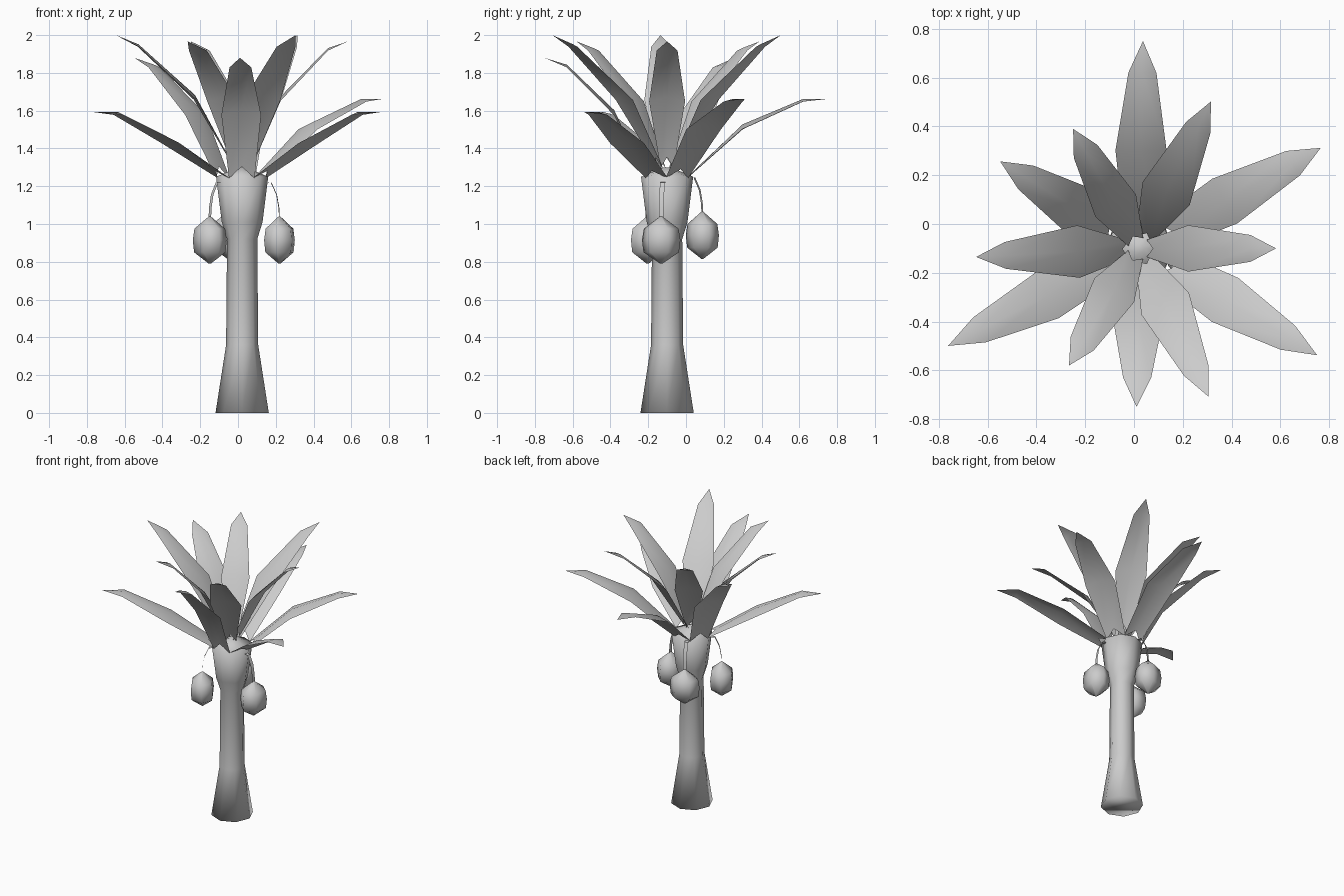
import bpy, math
from mathutils import Vector

if "Cube" in bpy.data.objects:
    bpy.data.objects.remove(bpy.data.objects["Cube"])

CX, CY = 0.022, -0.10  # trunk axis


def make(name, verts, faces):
    me = bpy.data.meshes.new(name)
    me.from_pydata(verts, [], faces)
    me.update()
    ob = bpy.data.objects.new(name, me)
    bpy.context.collection.objects.link(ob)
    return ob


def smooth(ob, angle):
    bpy.ops.object.select_all(action='DESELECT')
    ob.select_set(True)
    bpy.context.view_layer.objects.active = ob
    bpy.ops.object.shade_smooth_by_angle(angle=math.radians(angle))


def polar(az, r, side, z):
    """Point at distance r along azimuth az, shifted sideways."""
    a = math.radians(az)
    return Vector((CX + r * math.cos(a) - side * math.sin(a),
                   CY + r * math.sin(a) + side * math.cos(a), z))


def lathe(name, profile, n, place):
    """Rings of n points between profile rows, capped at both ends."""
    verts = [place(r, 2 * math.pi * i / n, z) for r, z in profile for i in range(n)]
    faces = [(k * n + i, k * n + (i + 1) % n, (k + 1) * n + (i + 1) % n, (k + 1) * n + i)
             for k in range(len(profile) - 1) for i in range(n)]
    faces += [tuple(reversed(range(n))),
              tuple(range((len(profile) - 1) * n, len(profile) * n))]
    smooth(make(name, verts, faces), 180)


# Trunk: flared foot, slim shaft, swollen crown with a low cone top
lathe("trunk",
      [(0.141, 0), (0.085, 0.36), (0.08, 0.92), (0.108, 1.01), (0.138, 1.25), (0.02, 1.30)],
      8, lambda r, a, z: polar(math.degrees(a), r, 0, z))


# Fronds: folded leaf blades with a notched root and a pointed tip
def frond(name, az, path, widths, scale=1.0):
    path = [(r * scale, z) for r, z in path]
    verts, faces = [], []
    for k, ((r, z), w) in enumerate(zip(path[:-1], widths)):
        drop = 0.06 * w
        if k == 0:  # notch the root along the blade
            d = (Vector(path[1]) - Vector(path[0])).normalized() * 0.06
            mid = polar(az, r + d.x, 0, z + d.y)
        else:
            mid = polar(az, r, 0, z + drop)
        verts += [polar(az, r, -w / 2, z - drop), mid, polar(az, r, w / 2, z - drop)]
    verts.append(polar(az, path[-1][0], 0, path[-1][1]))
    for k in range(len(path) - 2):
        a = 3 * k
        faces += [(a, a + 3, a + 4, a + 1), (a + 1, a + 4, a + 5, a + 2)]
    a, tip = 3 * (len(path) - 2), len(verts) - 1
    faces += [(a, tip, a + 1), (a + 1, tip, a + 2)]
    smooth(make(name, verts, faces), 40)


low = [(0.105, 1.25), (0.41, 1.44), (0.71, 1.585), (0.85, 1.592)]
mid = [(0.105, 1.25), (0.40, 1.515), (0.72, 1.655), (0.85, 1.662)]
steep = [(0.115, 1.25), (0.28, 1.59), (0.53, 1.836), (0.65, 1.88)]
inner_short = [(0.03, 1.30), (0.20, 1.66), (0.455, 1.925), (0.56, 1.967)]
inner_long = [(0.04, 1.30), (0.25, 1.67), (0.55, 1.945), (0.67, 2.0)]

for i, (az, path, s) in enumerate([(89, mid, 1), (29, mid, 1), (-31, low, 1),
                                   (-91, steep, 1), (207, low, 1.035), (148, steep, 1.035)]):
    frond(f"outer_frond_{i + 1}", az, path, [0.135, 0.21, 0.115], s)
for i, (az, path) in enumerate([(64, inner_long), (183, inner_long), (-65, inner_long),
                                (0, inner_short), (119, inner_short), (239, inner_short)]):
    w = 0.215 if path is inner_long else 0.19
    frond(f"inner_frond_{i + 1}", az, path, [0.07, w, 0.11])

# Hanging fruits on flat ribbon stems
for i, (az, zc) in enumerate([(-9, 0.915), (211, 0.915), (111, 0.94)]):
    lathe(f"fruit_{i + 1}",
          [(0.006, -0.125), (0.095, -0.065), (0.103, 0.0), (0.093, 0.06), (0.006, 0.125)], 6,
          lambda r, a, z: polar(az, 0.20 + 0.83 * r * math.sin(a), -r * math.cos(a), zc + z))
    stem = [(0.09, 0.31), (0.155, 0.305), (0.185, 0.24), (0.197, 0.17), (0.20, 0.11)]
    pts = [polar(az, r, s, zc + z) for r, z in stem for s in (-0.013, 0.013)]
    smooth(make(f"fruit_stem_{i + 1}", pts,
                [(2 * k, 2 * k + 2, 2 * k + 3, 2 * k + 1) for k in range(len(stem) - 1)]), 60)
